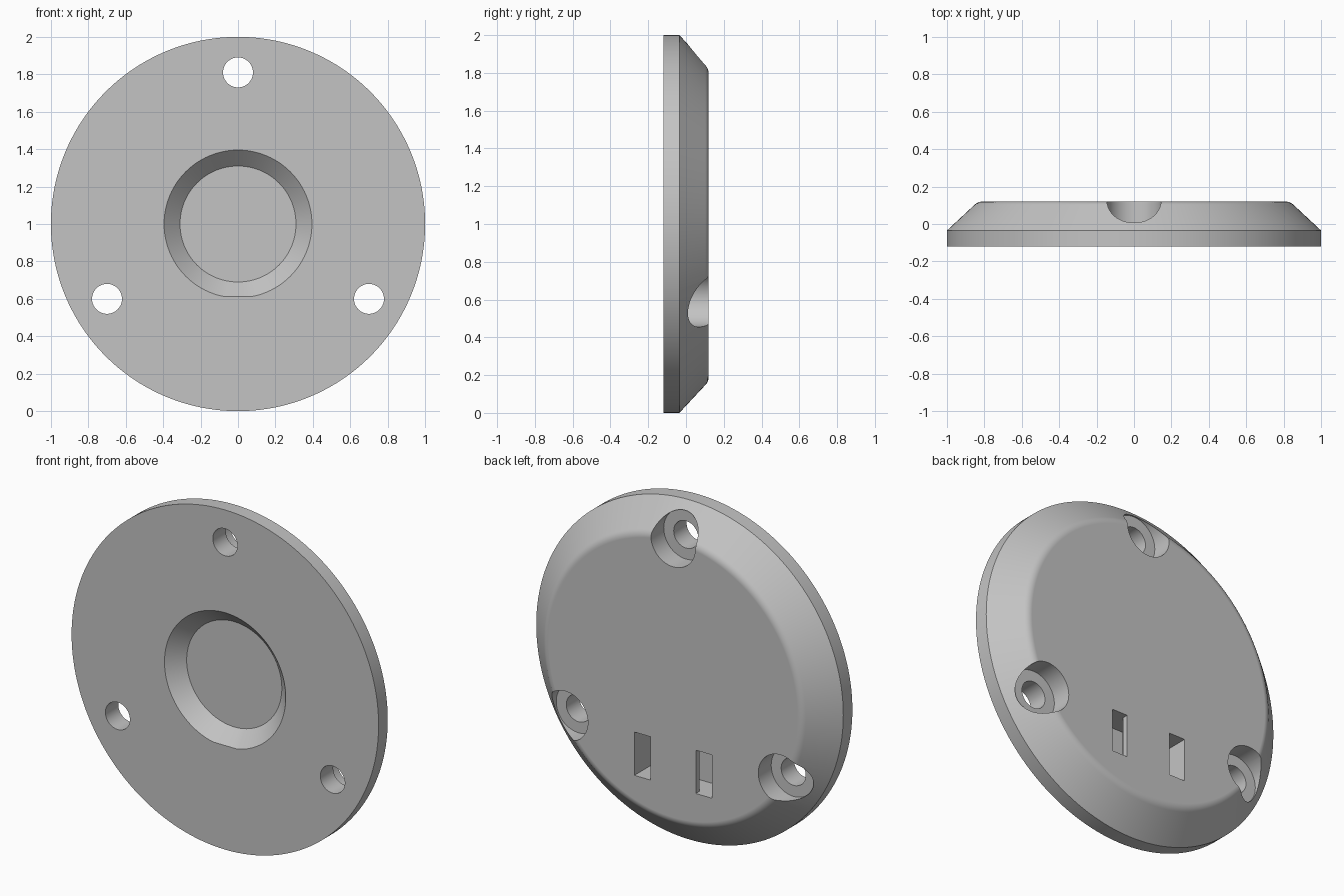
import bpy, bmesh
from math import sin, cos, pi, radians

if "Cube" in bpy.data.objects:
    bpy.data.objects.remove(bpy.data.objects["Cube"])

grey = bpy.data.materials.new("plain_grey")
grey.use_nodes = True
colour = (0.55, 0.55, 0.55, 1)
grey.diffuse_color = colour
grey.node_tree.nodes["Principled BSDF"].inputs["Base Color"].default_value = colour


def finish(name, bm):
    bmesh.ops.recalc_face_normals(bm, faces=bm.faces)
    mesh = bpy.data.meshes.new(name)
    bm.to_mesh(mesh)
    bm.free()
    mesh.materials.append(grey)
    obj = bpy.data.objects.new(name, mesh)
    bpy.context.collection.objects.link(obj)
    return obj


def turned(name, profile, segments, x=0, z=1):
    """Solid of (radius, y) rings around an axis along y, with flat ends."""
    bm = bmesh.new()
    rings = [[bm.verts.new((x + r * sin(2 * pi * i / segments), y,
                            z + r * cos(2 * pi * i / segments)))
              for i in range(segments)] for r, y in profile]
    for a, b in zip(rings, rings[1:]):
        for i in range(segments):
            j = (i + 1) % segments
            bm.faces.new((a[i], a[j], b[j], b[i]))
    bm.faces.new(rings[0])
    bm.faces.new(rings[-1])
    return finish(name, bm)


def extruded(name, outline, z0, z1):
    """Prism of an (x, y) outline between two heights."""
    bm = bmesh.new()
    face = bm.faces.new([bm.verts.new((x, y, z0)) for x, y in outline])
    top = bmesh.ops.extrude_face_region(bm, geom=[face])["geom"]
    verts = [v for v in top if isinstance(v, bmesh.types.BMVert)]
    bmesh.ops.translate(bm, verts=verts, vec=(0, 0, z1 - z0))
    return finish(name, bm)


# Round plate with a bevelled back and softly rounded back edge
FRONT, RIM, BACK = -0.12, -0.035, 0.12
soft = 0.06
fillet = [(0.81 + soft * sin(a), BACK - soft + soft * cos(a))
          for a in (radians(45 - 9 * k) for k in range(6))]
plate = turned("mounting_plate", [(1, FRONT), (1, RIM)] + fillet, 160)

cutters = []

# Conical recess in the front, flattened at its lowest point
recess = turned("recess_cutter", [(0.395, -0.2), (0.395, FRONT), (0.31, RIM)], 96)
for v in recess.data.vertices:
    v.co.z = max(v.co.z, 0.613)
cutters.append(recess)

# Counterbored screw holes
for x, z in ((0, 1.81), (0.7, 0.6), (-0.7, 0.6)):
    cutters.append(turned("screw_hole_cutter",
                          [(0.08, -0.2), (0.08, 0), (0.145, 0), (0.145, 0.2)], 64, x, z))

# Clip slots in the back, undercut towards the middle
for side in (1, -1):
    outline = [(0.252, 0.2), (0.148, 0.2), (0.148, 0.085),
               (0.05, 0.085), (0.05, RIM), (0.252, RIM)]
    cutters.append(extruded("clip_slot_cutter",
                            [(side * x, y) for x, y in outline], 0.37, 0.625))

bpy.ops.object.select_all(action="DESELECT")
plate.select_set(True)
bpy.context.view_layer.objects.active = plate
for cutter in cutters:
    cutter.hide_render = True
    cut = plate.modifiers.new("cut", "BOOLEAN")
    cut.operation = "DIFFERENCE"
    cut.solver = "EXACT"
    cut.object = cutter
    bpy.ops.object.modifier_apply(modifier=cut.name)
    bpy.data.objects.remove(cutter)

# Smooth the curves and keep the flat faces flat
bpy.ops.object.shade_smooth_by_angle(angle=radians(25))
weighted = plate.modifiers.new("weighted_normals", "WEIGHTED_NORMAL")
weighted.keep_sharp = True
